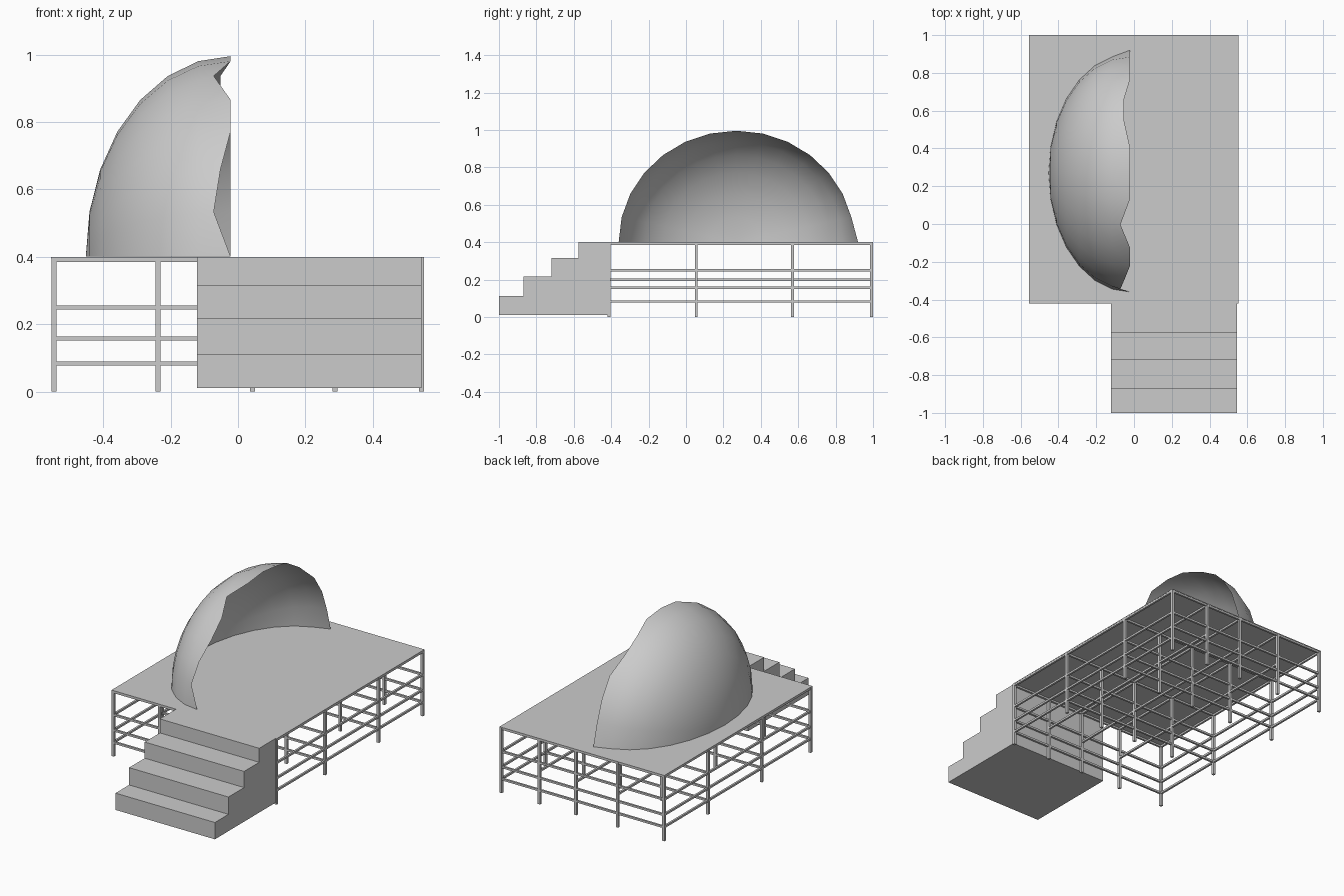
import bpy, bmesh
from math import sin, cos, pi, radians

cube = bpy.data.objects.get("Cube")
if cube:
    bpy.data.objects.remove(cube, do_unlink=True)

grey = bpy.data.materials.new("plain_grey")
grey.use_nodes = True
grey.diffuse_color = (0.6, 0.6, 0.6, 1)
grey.node_tree.nodes["Principled BSDF"].inputs["Base Color"].default_value = (0.6, 0.6, 0.6, 1)


def finish(name, bm, normals=True):
    if normals:
        bmesh.ops.recalc_face_normals(bm, faces=bm.faces)
    mesh = bpy.data.meshes.new(name)
    bm.to_mesh(mesh)
    bm.free()
    mesh.materials.append(grey)
    obj = bpy.data.objects.new(name, mesh)
    bpy.context.collection.objects.link(obj)
    return obj


def add_box(bm, lo, hi):
    verts = bmesh.ops.create_cube(bm, size=1)["verts"]
    for v in verts:
        for k in range(3):
            v.co[k] = lo[k] if v.co[k] < 0 else hi[k]


X0, X1, Y0, Y1, TOP = -0.555, 0.552, -0.42, 1.0, 0.4
POST_X = (-0.547, -0.237, 0.043, 0.288, 0.545)
POST_Y = (-0.412, 0.055, 0.57, 0.992)
RAIL_Z = (0.083, 0.157, 0.25, 0.39)
W, R = 0.0075, 0.006

# Deck
bm = bmesh.new()
add_box(bm, (X0, Y0, 0.395), (X1, Y1, TOP))
finish("deck", bm)

# Posts
bm = bmesh.new()
for x in POST_X:
    for y in POST_Y:
        add_box(bm, (x - W, y - W, 0), (x + W, y + W, 0.395))
finish("scaffold_posts", bm)

# Rails across the width
bm = bmesh.new()
for y in POST_Y:
    for z in RAIL_Z:
        add_box(bm, (POST_X[0], y - R, z - R), (POST_X[-1], y + R, z + R))
finish("cross_rails", bm)

# Rails along the length, with a middle rail on the inner rows
bm = bmesh.new()
for x in POST_X:
    outer = x in (POST_X[0], POST_X[-1])
    for z in (RAIL_Z if outer else (0.2, 0.39)):
        add_box(bm, (x - R, POST_Y[0], z - R), (x + R, POST_Y[-1], z + R))
finish("long_rails", bm)

# Stairs: stepped side profile extruded across
bm = bmesh.new()
profile = [(Y0, 0.01), (-1.0, 0.01)]
steps = [(-1.0, 0.112), (-0.87, 0.217), (-0.72, 0.315), (-0.575, TOP)]
for i, (y, z) in enumerate(steps):
    back = steps[i + 1][0] if i < 3 else Y0
    profile += [(y, z), (back, z)]
side = bm.faces.new([bm.verts.new((-0.122, y, z)) for y, z in profile])
moved = bmesh.ops.extrude_face_region(bm, geom=[side])["geom"]
bmesh.ops.translate(bm, vec=(0.667, 0, 0),
                    verts=[g for g in moved if isinstance(g, bmesh.types.BMVert)])
finish("stairs", bm)

# Shell canopy: quarter ellipsoid, open towards +x, with an uneven rim
SEG, RINGS = 14, 7
RIM = {1: -0.05, 2: -0.03, 5: -0.05, 9: -0.03, 10: -0.03}
bm = bmesh.new()
rows = []
for i in range(RINGS):
    phi = radians(90) * i / RINGS
    row = []
    for j in range(SEG + 1):
        a = pi * j / SEG
        x = -0.022 - 0.43 * sin(phi) + (RIM.get(j, 0) if i == 0 else 0)
        row.append(bm.verts.new((x, 0.27 - 0.63 * cos(phi) * cos(a),
                                 TOP + 0.595 * cos(phi) * sin(a) + 0.001)))
    rows.append(row)
rows[0][-1].co.y += 0.02
pole = bm.verts.new((-0.452, 0.27, TOP + 0.001))
for j in range(SEG):
    for a, b in zip(rows, rows[1:]):
        bm.faces.new((a[j], b[j], b[j + 1], a[j + 1]))
    bm.faces.new((rows[-1][j], pole, rows[-1][j + 1]))
bm.normal_update()
if sum(f.normal.z for f in bm.faces) < 0:
    bmesh.ops.reverse_faces(bm, faces=bm.faces)
canopy = finish("shell_canopy", bm, normals=False)
for p in canopy.data.polygons:
    p.use_smooth = True
